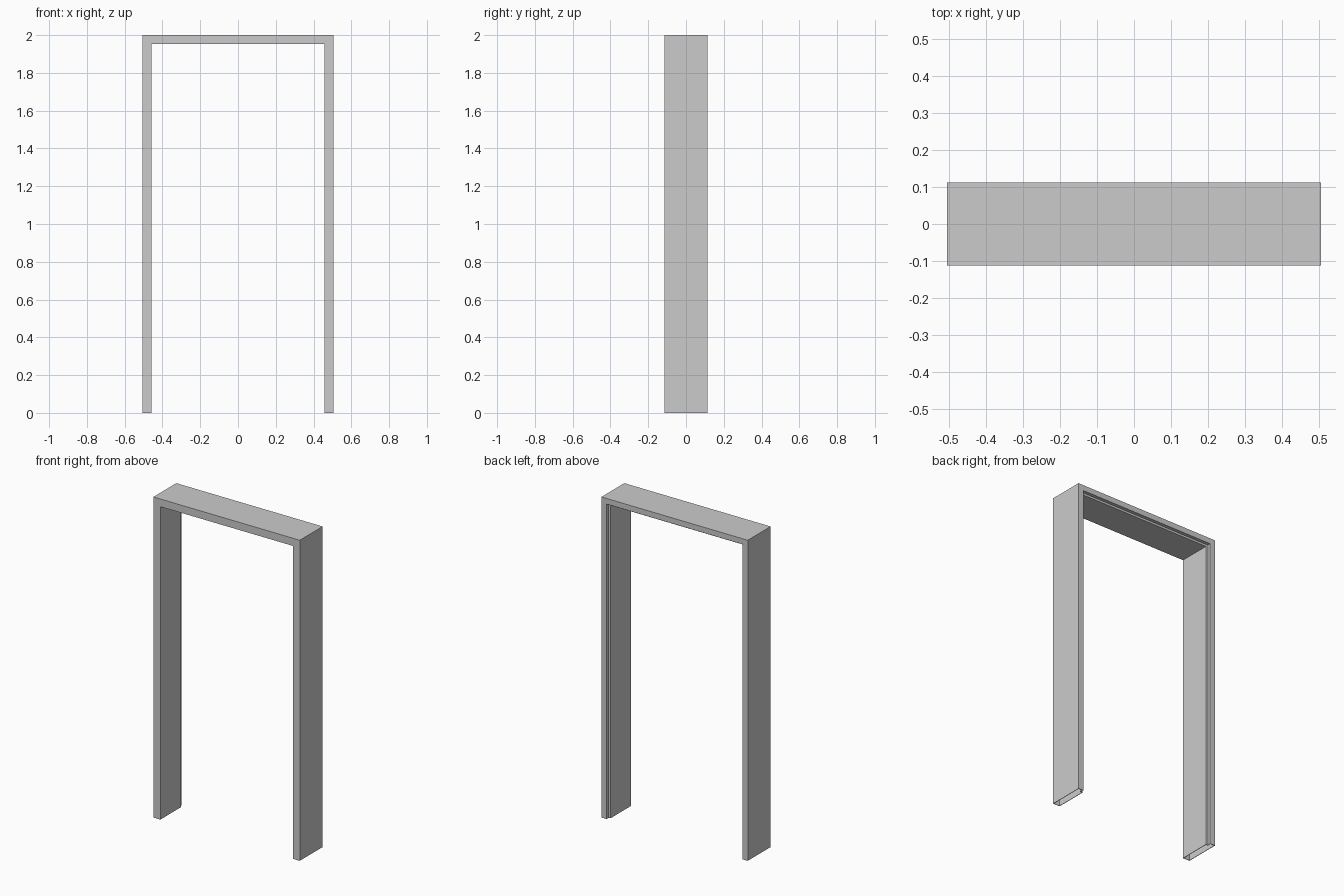
import bpy, bmesh

if "Cube" in bpy.data.objects:
    bpy.data.objects.remove(bpy.data.objects["Cube"])

HALF_W, HEIGHT, HALF_D = 0.505, 2.0, 0.1125

# Frame cross-section: (distance in from the outer edge, y), with a rebate at the back
profile = [
    (0.0, -HALF_D), (0.048, -HALF_D), (0.048, 0.091),
    (0.035, 0.091), (0.035, HALF_D), (0.0, HALF_D),
]

# Mitred sweep: up the left jamb, across the head, down the right jamb
stations = [(-1, False), (-1, True), (1, True), (1, False)]
bm = bmesh.new()
rings = []
for side, top in stations:
    rings.append([bm.verts.new((side * (HALF_W - o), y, HEIGHT - o if top else 0.0))
                  for o, y in profile])
n = len(profile)
for a, b in zip(rings, rings[1:]):
    for i in range(n):
        j = (i + 1) % n
        bm.faces.new((a[i], a[j], b[j], b[i]))

# Point the faces outward, checked on the outer left jamb face
bmesh.ops.recalc_face_normals(bm, faces=bm.faces)
bm.normal_update()
outer = min(bm.faces, key=lambda f: f.calc_center_median().x)
if outer.normal.x > 0:
    bmesh.ops.reverse_faces(bm, faces=bm.faces)

mesh = bpy.data.meshes.new("door_frame")
bm.to_mesh(mesh)
bm.free()
frame = bpy.data.objects.new("door_frame", mesh)
bpy.context.collection.objects.link(frame)

# Thin sheet wall, hollow inside and open at the feet
wall = frame.modifiers.new("sheet_wall", 'SOLIDIFY')
wall.thickness = 0.003
wall.offset = -1
wall.use_even_offset = True
